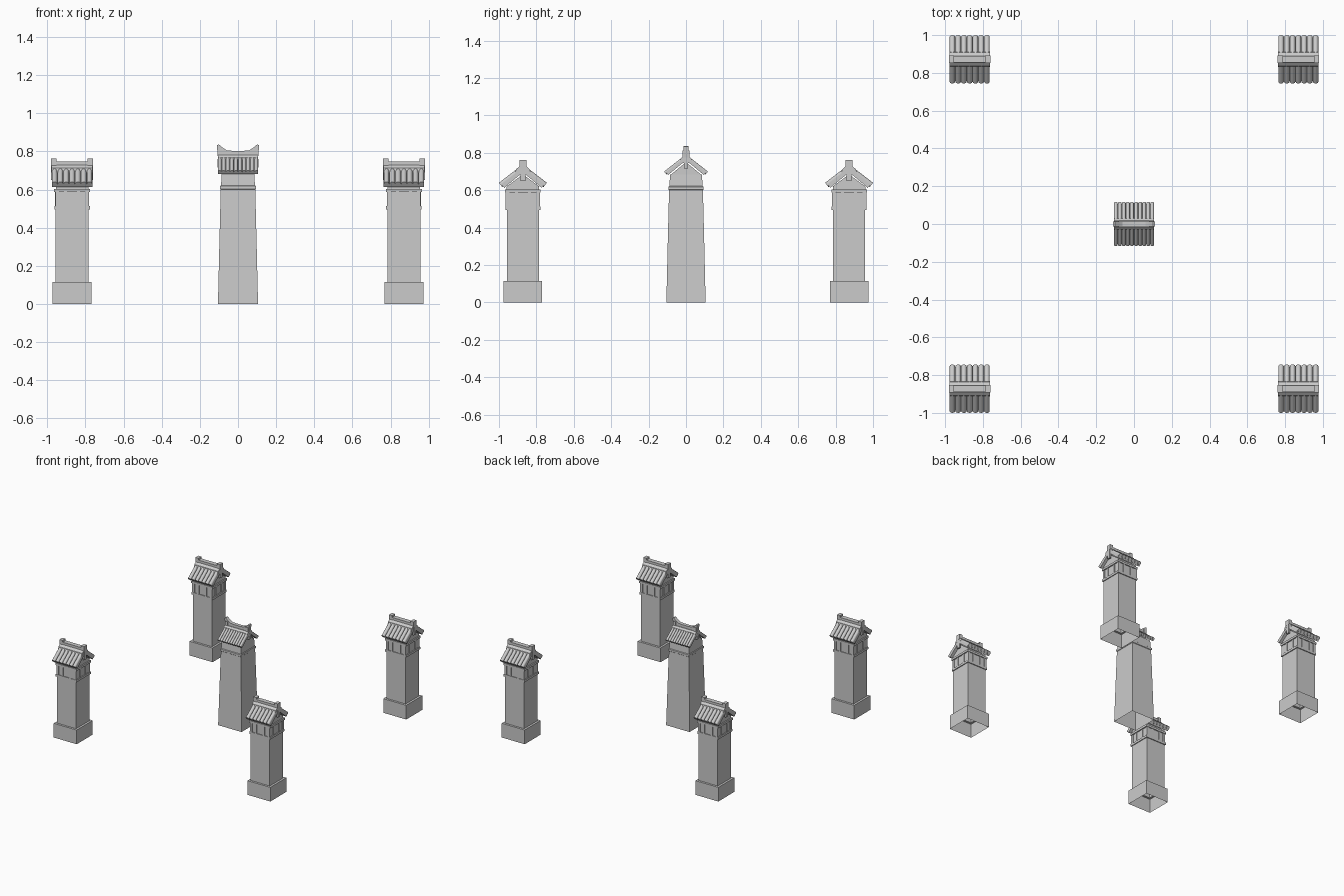
import bpy, bmesh, math
from mathutils import Matrix, Vector

if "Cube" in bpy.data.objects:
    bpy.data.objects.remove(bpy.data.objects["Cube"])


def finish(name, bm, loc, smooth=False):
    bmesh.ops.recalc_face_normals(bm, faces=bm.faces)
    me = bpy.data.meshes.new(name)
    bm.to_mesh(me)
    bm.free()
    ob = bpy.data.objects.new(name, me)
    ob.location = (loc[0], loc[1], 0)
    bpy.context.collection.objects.link(ob)
    if smooth:
        bpy.context.view_layer.objects.active = ob
        ob.select_set(True)
        bpy.ops.object.shade_smooth_by_angle(angle=math.radians(40))
        ob.select_set(False)
    return ob


def box(bm, x0, x1, y0, y1, z0, z1):
    m = Matrix.LocRotScale(((x0 + x1) / 2, (y0 + y1) / 2, (z0 + z1) / 2), None,
                           Vector((x1 - x0, y1 - y0, z1 - z0)))
    bmesh.ops.create_cube(bm, size=1, matrix=m)


def prism(bm, pts, half, axis):
    # extrude a closed profile: axis 'x' takes (y, z), axis 'y' takes (x, z)
    def co(p, t):
        return (t, p[0], p[1]) if axis == 'x' else (p[0], t, p[1])
    a = [bm.verts.new(co(p, -half)) for p in pts]
    b = [bm.verts.new(co(p, half)) for p in pts]
    bm.faces.new(a)
    bm.faces.new(b)
    for i in range(len(pts)):
        j = (i + 1) % len(pts)
        bm.faces.new((a[i], a[j], b[j], b[i]))


def square_loft(bm, rings):
    # hollow square column open at the bottom, rings of (half width, z)
    prev = None
    for h, z in rings:
        cur = [bm.verts.new((sx * h, sy * h, z)) for sx, sy in ((-1, -1), (1, -1), (1, 1), (-1, 1))]
        if prev:
            for i in range(4):
                j = (i + 1) % 4
                bm.faces.new((prev[i], prev[j], cur[j], cur[i]))
        prev = cur
    bm.faces.new(prev)


def roof(name, loc, eave, run, slope, n, half_x, r, slab):
    # sloped slab and round tiles on both sides; eave = (y, z) of the tile's top edge
    bm = bmesh.new()
    for s in (-1, 1):
        d = Vector((0, -s * math.cos(slope), math.sin(slope)))
        nrm = Vector((0, s * math.sin(slope), math.cos(slope)))
        top = Vector((0, s * eave[0], eave[1]))
        rot = Vector((0, 0, 1)).rotation_difference(d).to_matrix().to_4x4()
        mid = top - nrm * r + d * run / 2
        for i in range(n):
            x = -half_x + r + i * (2 * half_x - 2 * r) / (n - 1)
            bmesh.ops.create_cone(bm, cap_ends=True, segments=12, radius1=r, radius2=r, depth=run,
                                  matrix=Matrix.Translation(mid + Vector((x, 0, 0))) @ rot)
        a = top - nrm * r + d * 0.006
        b = a + d * (a.y * s / math.cos(slope))
        pts = [a, b, b - Vector((0, 0, slab)), a - nrm * slab]
        prism(bm, [(p.y, p.z) for p in pts], half_x, 'x')
    finish(name, bm, loc, True)


def corner_pillar(loc):
    # plinth and shaft
    bm = bmesh.new()
    square_loft(bm, [(0.103, 0), (0.103, 0.115), (0.086, 0.115), (0.086, 0.5)])
    finish("plinth_and_shaft", bm, loc)
    # collar, gabled head, posts and top plate
    bm = bmesh.new()
    box(bm, -0.093, 0.093, -0.093, 0.093, 0.495, 0.513)
    prism(bm, [(-0.087, 0.5), (0.087, 0.5), (0.087, 0.62), (0, 0.685), (-0.087, 0.62)], 0.085, 'x')
    for sx in (-1, 1):
        for sy in (-1, 1):
            cx, cy = sx * 0.078, sy * 0.082
            box(bm, cx - 0.01, cx + 0.01, cy - 0.01, cy + 0.01, 0.51, 0.595)
            box(bm, sx * 0.035 - 0.008, sx * 0.035 + 0.008, sy * 0.088 - 0.004, sy * 0.088 + 0.004, 0.51, 0.595)
            box(bm, sx * 0.086 - 0.004, sx * 0.086 + 0.004, sy * 0.035 - 0.008, sy * 0.035 + 0.008, 0.51, 0.595)
    box(bm, -0.095, 0.095, -0.095, 0.095, 0.587, 0.604)
    finish("gabled_head", bm, loc)
    roof("tiled_roof", loc, (0.128, 0.64), 0.125, math.radians(37.5), 7, 0.106, 0.0145, 0.024)
    # ridge beam with end blocks
    bm = bmesh.new()
    prism(bm, [(-0.042, 0.69), (-0.036, 0.713), (-0.018, 0.728), (0.018, 0.728),
               (0.036, 0.713), (0.042, 0.69), (0, 0.715)], 0.107, 'x')
    box(bm, -0.105, 0.105, -0.018, 0.018, 0.7, 0.747)
    for s in (-1, 1):
        box(bm, s * 0.096 - 0.014, s * 0.096 + 0.014, -0.019, 0.019, 0.72, 0.762)
        box(bm, s * 0.102 - 0.007, s * 0.102 + 0.007, -0.013, 0.013, 0.65, 0.73)
    finish("roof_ridge", bm, loc)


def centre_pillar():
    loc = (0, 0)
    # tapered shaft with collar and gabled top
    bm = bmesh.new()
    square_loft(bm, [(0.105, 0), (0.098, 0.3), (0.0905, 0.6), (0.094, 0.603), (0.094, 0.618),
                     (0.089, 0.622), (0.085, 0.685)])
    prism(bm, [(-0.085, 0.68), (0.085, 0.68), (0, 0.75)], 0.085, 'x')
    finish("tapered_shaft", bm, loc)
    roof("centre_tiled_roof", loc, (0.117, 0.70), 0.125, math.radians(38), 10, 0.106, 0.0098, 0.018)
    # stepped ridge with upturned ends
    bm = bmesh.new()
    prism(bm, [(-0.032, 0.745), (-0.03, 0.768), (-0.018, 0.781), (0.018, 0.781),
               (0.03, 0.768), (0.032, 0.745)], 0.106, 'x')
    box(bm, -0.108, 0.108, -0.012, 0.012, 0.715, 0.76)
    half = [(0.03, 0.803), (0.06, 0.806), (0.078, 0.818), (0.1, 0.836), (0.111, 0.834), (0.106, 0.775)]
    prism(bm, [(-x, z) for x, z in reversed(half)] + half, 0.014, 'y')
    for s in (-1, 1):
        box(bm, s * 0.092 - 0.012, s * 0.092 + 0.012, -0.019, 0.019, 0.775, 0.812)
    finish("centre_ridge", bm, loc)


centre_pillar()
for sx in (-1, 1):
    for sy in (-1, 1):
        corner_pillar((sx * 0.87, sy * 0.872))
